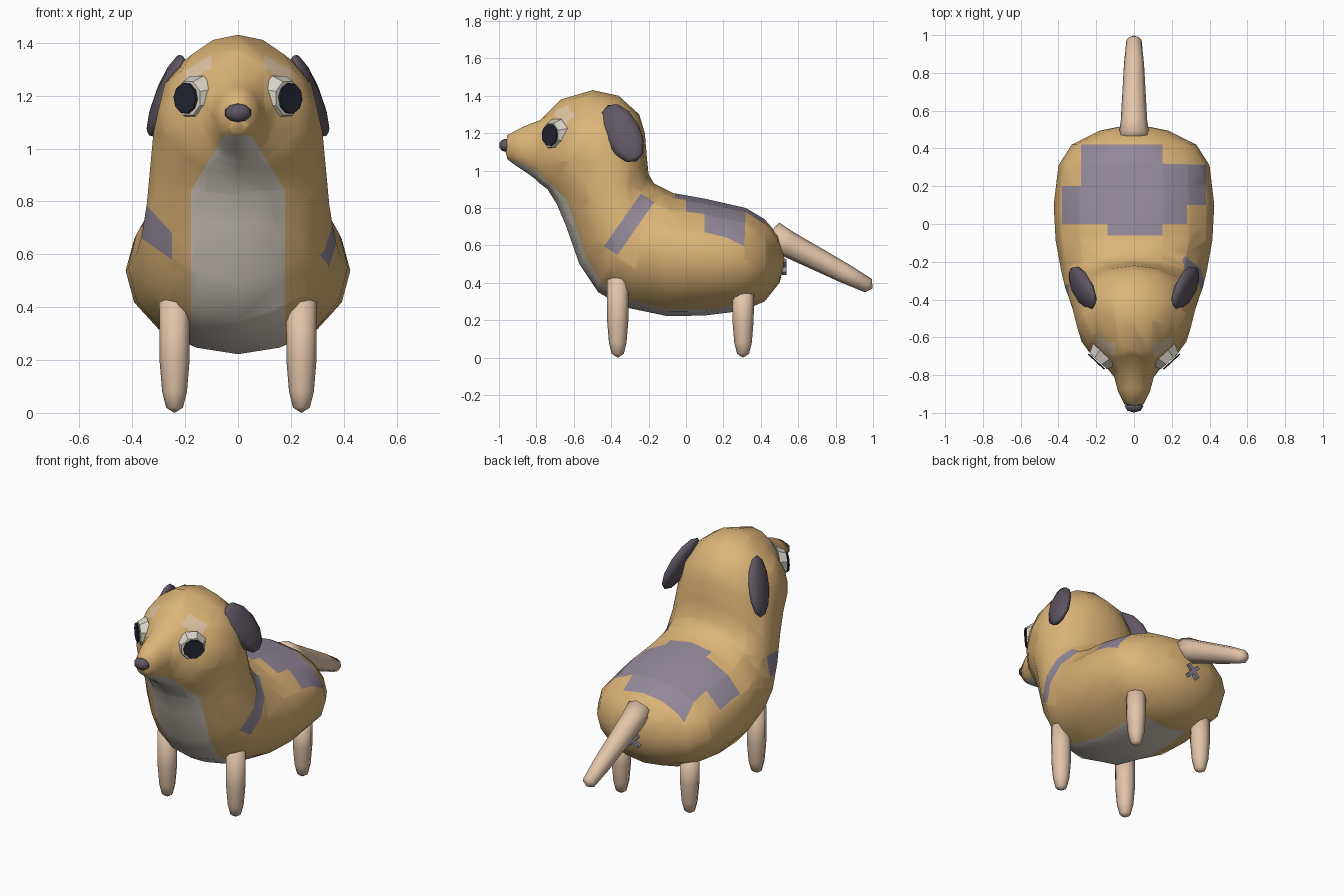
import bpy, bmesh, math
from mathutils import Vector, Matrix

if "Cube" in bpy.data.objects:
    bpy.data.objects.remove(bpy.data.objects["Cube"])


def material(name, rgb):
    m = bpy.data.materials.new(name)
    m.diffuse_color = (*rgb, 1)
    m.use_nodes = True
    m.node_tree.nodes["Principled BSDF"].inputs["Base Color"].default_value = m.diffuse_color
    return m


TAN = material("tan fur", (0.72, 0.46, 0.185))
WHITE = material("pale bib", (0.66, 0.61, 0.54))
PATCH = material("grey purple patch", (0.29, 0.25, 0.32))
BROW = material("pale brow", (0.72, 0.55, 0.36))
DARK = material("dark ear", (0.115, 0.095, 0.125))
LIMB = material("pink beige limb", (0.76, 0.55, 0.40))
EYE = material("eye white", (0.70, 0.66, 0.58))
PUPIL = material("pupil", (0.018, 0.018, 0.032))


def finish(bm, name, mats, smooth=True):
    bmesh.ops.recalc_face_normals(bm, faces=bm.faces[:])
    for f in bm.faces:
        f.smooth = smooth
    me = bpy.data.meshes.new(name)
    bm.to_mesh(me)
    bm.free()
    for m in mats:
        me.materials.append(m)
    ob = bpy.data.objects.new(name, me)
    bpy.context.collection.objects.link(ob)
    return ob


def skin(bm, rings, start, end):
    """Bridge closed rings of points and close both ends with a tip point."""
    loops = [[bm.verts.new(p) for p in r] for r in rings]
    n = len(loops[0])
    for a, b in zip(loops, loops[1:]):
        for i in range(n):
            j = (i + 1) % n
            bm.faces.new((a[i], a[j], b[j], b[i]))
    for loop, tip in ((loops[0], start), (loops[-1], end)):
        t = bm.verts.new(tip)
        for i in range(n):
            bm.faces.new((loop[i], loop[(i + 1) % n], t))


# Body: rump to muzzle, each ring = top y, top z, bottom y, bottom z, half width
RINGS = [
    (0.49, 0.66, 0.50, 0.40, 0.18), (0.42, 0.74, 0.42, 0.30, 0.33),
    (0.32, 0.80, 0.30, 0.25, 0.40), (0.10, 0.85, 0.10, 0.225, 0.425),
    (-0.07, 0.88, -0.10, 0.222, 0.415), (-0.17, 0.93, -0.33, 0.27, 0.385),
    (-0.20, 0.98, -0.47, 0.35, 0.365), (-0.21, 1.08, -0.57, 0.50, 0.345),
    (-0.22, 1.20, -0.64, 0.70, 0.33), (-0.25, 1.30, -0.69, 0.82, 0.32),
    (-0.36, 1.40, -0.74, 0.90, 0.30), (-0.50, 1.43, -0.78, 0.93, 0.245),
    (-0.67, 1.38, -0.80, 0.95, 0.155), (-0.78, 1.27, -0.84, 0.98, 0.105),
    (-0.87, 1.235, -0.90, 1.02, 0.085), (-0.955, 1.19, -0.955, 1.06, 0.05),
]
SEG = 16
bm = bmesh.new()
rings = []
for ty, tz, by, bz, w in RINGS:
    top, bot = Vector((0, ty, tz)), Vector((0, by, bz))
    c, h = (top + bot) / 2, (top - bot) / 2
    rings.append([c + h * math.cos(a) + Vector((w * math.sin(a), 0, 0))
                  for a in (2 * math.pi * i / SEG for i in range(SEG))])
skin(bm, rings, (0, 0.53, 0.52), (0, -0.97, 1.125))
bmesh.ops.recalc_face_normals(bm, faces=bm.faces[:])


def cut(point, normal, where):
    """Slice the faces chosen by a rule, so that markings get clean borders."""
    bm.normal_update()
    faces = [f for f in bm.faces if where(f.calc_center_median(), f.normal)]
    geom = set(faces)
    for f in faces:
        geom.update(f.edges)
        geom.update(f.verts)
    bmesh.ops.bisect_plane(bm, geom=list(geom), plane_co=point, plane_no=normal, dist=1e-5)


# Pale bib and belly
def underside(c, n):
    return c.y < 0.33 and c.z < 1.15 and (n.y < -0.3 or n.z < -0.5)


def in_bib(c, n):
    limit = 0.178 if c.z < 0.84 else 0.178 - (c.z - 0.84) * 0.6
    return underside(c, n) and c.z < 1.05 and c.y < 0.25 and abs(c.x) < limit


cut((0, 0, 1.05), (0, 0, 1), underside)
cut((0, 0, 0.84), (0, 0, 1), underside)
cut((0, 0.25, 0), (0, 1, 0), underside)
for s in (-1, 1):
    cut((s * 0.178, 0, 0), (1, 0, 0), lambda c, n: underside(c, n) and c.z < 0.84)
    cut((s * 0.178, 0, 0.84), (s, 0, 0.6), lambda c, n: underside(c, n) and c.z > 0.84)

# Saddle made of overlapping rectangles: x min, x max, y min, y max
SADDLE = [(-0.28, 0.15, 0, 0.42), (-0.38, -0.28, 0, 0.2), (-0.14, 0.15, -0.06, 0),
          (0.15, 0.28, 0, 0.32), (0.28, 0.38, 0.1, 0.31)]


def upper(c, n):
    return c.z > 0.53 and c.y > -0.18 and n.z > 0


for x in (-0.38, -0.28, -0.14, 0.15, 0.28, 0.38):
    cut((x, 0, 0), (1, 0, 0), upper)
for y in (-0.06, 0, 0.1, 0.2, 0.315, 0.42):
    cut((0, y, 0), (0, 1, 0), upper)


def in_saddle(c, n):
    return upper(c, n) and any(a < c.x < b and d < c.y < e for a, b, d, e in SADDLE)


# Slanted stripe on the right shoulder
def right_side(c, n):
    return c.x > 0.12 and -0.6 < c.y < -0.05 and 0.4 < c.z < 1.05


ACROSS, ALONG = Vector((0, 0.82, -0.57)), Vector((0, 0.57, 0.82))
for axis, ds in ((ACROSS, (-0.70, -0.615)), (ALONG, (0.24, 0.584))):
    for d in ds:
        cut(axis * d, axis, right_side)


def in_stripe(c, n):
    return right_side(c, n) and -0.70 < c.dot(ACROSS) < -0.615 and 0.24 < c.dot(ALONG) < 0.584


# Slanted patch on the left shoulder
def left_side(c, n):
    return c.x < -0.18 and -0.65 < c.y < -0.2 and 0.4 < c.z < 1.0


cut((-0.25, 0, 0), (1, 0, 0), left_side)
cut((0, -0.32, 0), (0, 1, 0), left_side)
cut((-0.25, 0, 0.68), (1.1, 0, 1), left_side)
cut((-0.25, 0, 0.58), (0.7, 0, 1), left_side)


def in_left_patch(c, n):
    u = -c.x - 0.25
    return left_side(c, n) and u > 0 and c.y < -0.32 and 0.58 + 0.7 * u < c.z < 0.68 + 1.1 * u


# Brow marks above the eyes
for s in (-1, 1):
    def brow_zone(c, n):
        return c.x * s > 0 and -0.85 < c.y < -0.4 and c.z > 1.15 and n.y < 0
    for x in (0.10, 0.20):
        cut((s * x, 0, 0), (1, 0, 0), brow_zone)
    for z in (1.365, 1.415):
        cut((0, 0, z), (s * 0.6, 0, 1), brow_zone)


def in_brow(c, n):
    x = abs(c.x)
    return -0.85 < c.y < -0.4 and n.y < 0 and 0.10 < x < 0.20 and 1.365 < c.z + 0.6 * x < 1.415


bm.normal_update()
for f in bm.faces:
    c, n = f.calc_center_median(), f.normal
    if in_bib(c, n):
        f.material_index = 1
    elif in_saddle(c, n) or in_stripe(c, n) or in_left_patch(c, n):
        f.material_index = 2
    elif in_brow(c, n):
        f.material_index = 3
finish(bm, "body", [TAN, WHITE, PATCH, BROW])


# Limbs: tapered eight sided tubes, stations = (point, radius)
def tube(name, stations, start, end):
    bm = bmesh.new()
    axis = (Vector(end) - Vector(start)).normalized()
    u = Vector((1, 0, 0))
    v = axis.cross(u).normalized()
    skin(bm, [[Vector(p) + r * (u * math.cos(k * math.pi / 4) + v * math.sin(k * math.pi / 4))
               for k in range(8)] for p, r in stations], start, end)
    return finish(bm, name, [LIMB])


for side, s in (("left", -1), ("right", 1)):
    for end, y, h in (("front", -0.365, 0.42), ("back", 0.305, 0.34)):
        x = s * 0.24
        tube(f"{end}_leg_{side}",
             [((x, y, 0.02), 0.032), ((x, y, 0.08), 0.047), ((x, y, 0.2), 0.057), ((x, y, h), 0.058)],
             (x, y, 0.0), (x, y, h + 0.02))
tube("tail", [((0, 0.46, 0.65), 0.082), ((0, 0.55, 0.605), 0.07), ((0, 0.85, 0.45), 0.053),
              ((0, 0.975, 0.385), 0.04)], (0, 0.44, 0.66), (0, 0.998, 0.37))


def basis(center, a, b, c):
    """Matrix whose columns are the given scaled axes."""
    return Matrix.Translation(center) @ Matrix((a, b, c)).transposed().to_4x4()


def ellipsoid(name, mat, matrix, u=10, v=6):
    bm = bmesh.new()
    bmesh.ops.create_uvsphere(bm, u_segments=u, v_segments=v, radius=1, matrix=matrix)
    return finish(bm, name, [mat])


# Ears, eyes and pupils
for side, s in (("left", -1), ("right", 1)):
    long = Vector((s * 0.11, 0.13, -0.26)).normalized()
    out = Vector((s, -0.15, 0.3))
    out = (out - long * out.dot(long)).normalized()
    wide = long.cross(out)
    ellipsoid(f"ear_{side}", DARK,
              basis((s * 0.272, -0.34, 1.20), wide * 0.102, out * 0.04, long * 0.18))

    look = Vector((s * 0.68, -0.73, 0)).normalized()
    across, up = look.cross(Vector((0, 0, 1))), Vector((0, 0, 1))
    spot = Vector((s * 0.172, -0.708, 1.19))
    for part, mat, r1, r2, depth, shift, n in (("eye", EYE, 0.092, 0.068, 0.05, 0.0, 8),
                                               ("pupil", PUPIL, 0.06, 0.058, 0.008, 0.028, 10)):
        bm = bmesh.new()
        pos = spot + look * shift + Vector((s * 0.008, 0, 0)) * (part == "pupil")
        bmesh.ops.create_cone(bm, cap_ends=True, segments=n, radius1=r1, radius2=r2, depth=depth,
                              matrix=basis(pos, across, up, look) @ Matrix.Rotation(math.pi / 8, 4, "Z"))
        finish(bm, f"{part}_{side}", [mat], smooth=False)

# Nose
ellipsoid("nose", DARK, basis((0, -0.965, 1.135), (0.052, 0, 0), (0, 0.035, 0), (0, 0, 0.035)), 8, 5)

# Small crossed mark under the tail
bm = bmesh.new()
for ang in (math.pi / 4, -math.pi / 4):
    bmesh.ops.create_cube(bm, size=1, matrix=Matrix.Translation((0, 0.525, 0.485))
                          @ Matrix.Rotation(ang, 4, "Y") @ Matrix.Diagonal((0.10, 0.025, 0.022, 1)))
finish(bm, "rear_mark", [PATCH], smooth=False)
